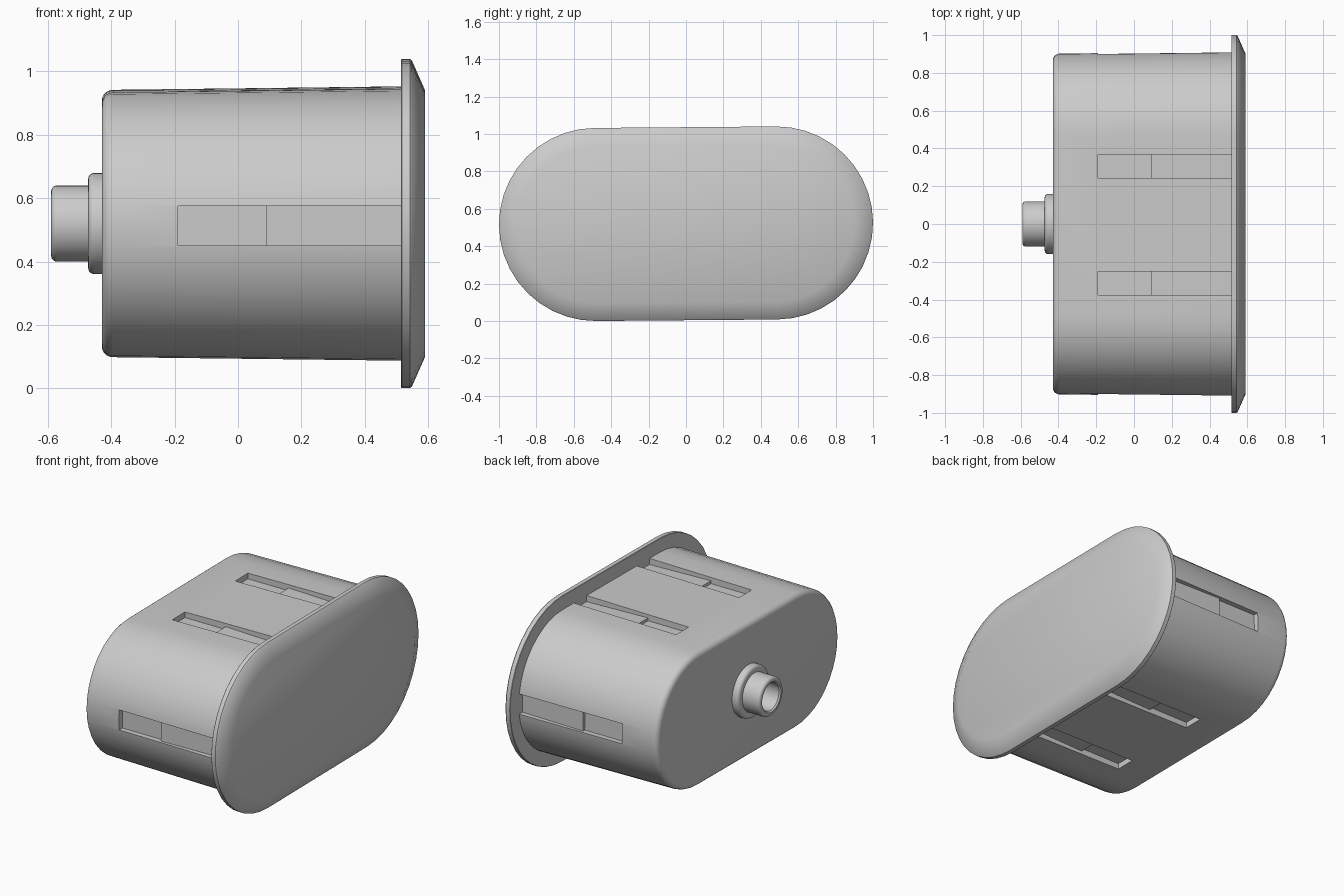
import bpy, bmesh, math
from mathutils import Matrix, Vector

cube = bpy.data.objects.get("Cube")
if cube:
    bpy.data.objects.remove(cube, do_unlink=True)

CENTRE_Z = 0.52
HALF_STRAIGHT = 0.484
# the whole part is turned very slightly about its long axis
PLACE = Matrix.Translation((0, 0, CENTRE_Z)) @ Matrix.Rotation(math.radians(0.48), 4, 'X')

grey = bpy.data.materials.new("light_grey")
grey.use_nodes = True
GREY = (0.6, 0.6, 0.6, 1)
grey.diffuse_color = GREY
grey.node_tree.nodes["Principled BSDF"].inputs["Base Color"].default_value = GREY


def make_object(name, bm):
    bmesh.ops.recalc_face_normals(bm, faces=bm.faces)
    mesh = bpy.data.meshes.new(name)
    bm.to_mesh(mesh)
    bm.free()
    mesh.materials.append(grey)
    obj = bpy.data.objects.new(name, mesh)
    obj.matrix_world = PLACE
    bpy.context.collection.objects.link(obj)
    return obj


def activate(obj):
    bpy.ops.object.select_all(action='DESELECT')
    obj.select_set(True)
    bpy.context.view_layer.objects.active = obj


def smooth(obj):
    activate(obj)
    bpy.ops.object.shade_smooth_by_angle(angle=math.radians(30))


def loft(name, profile, half_straight, steps):
    """Stadium-shaped rings along x; profile holds (x, radius) pairs."""
    bm = bmesh.new()
    rings = []
    for x, r in profile:
        ring = []
        for side in (1, -1):
            for i in range(steps + (1 if half_straight else 0)):
                a = math.pi * i / steps - math.pi / 2
                ring.append(bm.verts.new((x, side * (half_straight + r * math.cos(a)),
                                          side * r * math.sin(a))))
        rings.append(ring)
    for a, b in zip(rings, rings[1:]):
        for i in range(len(a)):
            j = (i + 1) % len(a)
            bm.faces.new((a[i], a[j], b[j], b[i]))
    bm.faces.new(rings[0])
    bm.faces.new(rings[-1])
    return make_object(name, bm)


def fillet(x, r, size, steps=5):
    """Rounded corner from the end face at x out to radius r."""
    return [(x + size * (1 - math.sin(t)), r - size * (1 - math.cos(t)))
            for t in (math.pi / 2 * (1 - i / steps) for i in range(steps + 1))]


# Front flange with a sloped rim
flange = loft("flange", [(0.515, 0.514), (0.517, 0.516), (0.543, 0.516), (0.549, 0.511),
                         (0.59, 0.418)], HALF_STRAIGHT, 20)
smooth(flange)

# Tapered housing with a rounded rear edge
body = loft("housing", fillet(-0.43, 0.418, 0.035) + [(0.52, 0.429)], HALF_STRAIGHT, 20)

# Stepped slots: two on top, two underneath, one at each end
bm = bmesh.new()
FLOOR, OUT, HALF_W = 0.385, 0.6, 0.0625
slot = [(-0.19, FLOOR), (0.09, FLOOR), (0.09, FLOOR + 0.018), (0.54, FLOOR + 0.005),
        (0.54, OUT), (-0.19, OUT)]
places = [(0, 0.31, 0), (0, -0.31, 0), (180, 0.31, 0), (180, -0.31, 0),
          (90, 0, HALF_STRAIGHT), (-90, 0, HALF_STRAIGHT)]
for angle, shift, lift in places:
    turn = Matrix.Rotation(math.radians(angle), 4, 'X')
    sides = [[bm.verts.new(turn @ Vector((x, shift + w, h + lift))) for x, h in slot]
             for w in (-HALF_W, HALF_W)]
    bm.faces.new(sides[0])
    bm.faces.new(sides[1])
    for i in range(len(slot)):
        j = (i + 1) % len(slot)
        bm.faces.new((sides[0][i], sides[0][j], sides[1][j], sides[1][i]))
cutter = make_object("slot_cutter", bm)
cutter.hide_render = True

cut = body.modifiers.new("slots", 'BOOLEAN')
cut.operation = 'DIFFERENCE'
cut.solver = 'EXACT'
cut.object = cutter
activate(body)
bpy.ops.object.modifier_apply(modifier=cut.name)
bpy.data.objects.remove(cutter, do_unlink=True)
smooth(body)

# Rear collar and hollow spout
collar = loft("rear_collar", fillet(-0.473, 0.16, 0.02) + [(-0.425, 0.16)], 0, 20)
smooth(collar)
BORE = 0.085
spout = loft("rear_spout", [(-0.475, BORE), (-0.582, BORE), (-0.59, BORE + 0.008)]
             + fillet(-0.59, 0.12, 0.018) + [(-0.465, 0.12)], 0, 20)
smooth(spout)
